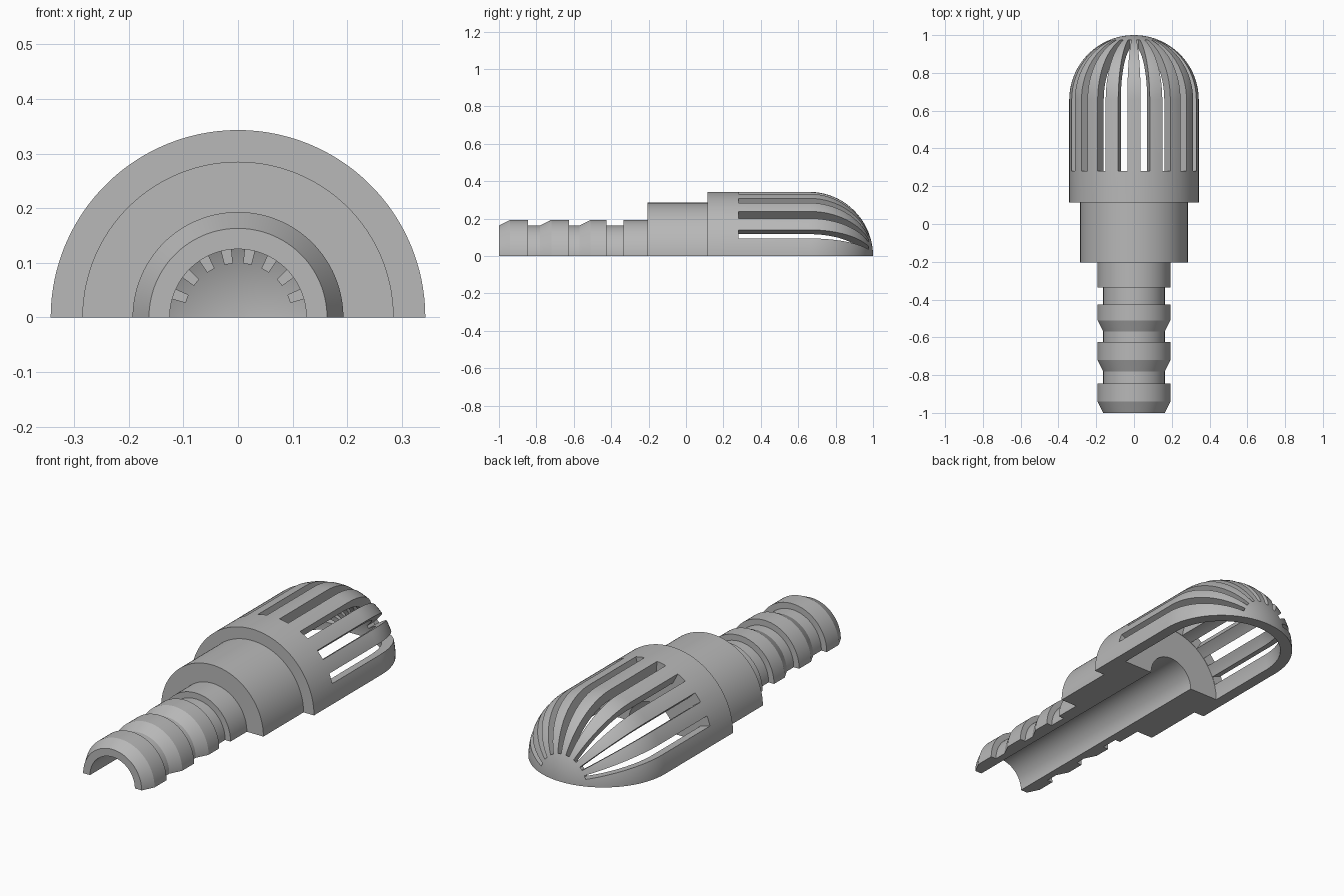
import bpy, bmesh
from math import sin, cos, pi, radians, sqrt

cube = bpy.data.objects.get("Cube")
if cube:
    bpy.data.objects.remove(cube, do_unlink=True)

# One plain grey plastic
grey = bpy.data.materials.new("grey_plastic")
grey.use_nodes = True
colour = (0.48, 0.48, 0.48, 1)
grey.diffuse_color = colour
grey.node_tree.nodes["Principled BSDF"].inputs["Base Color"].default_value = colour


def lathe(bm, profile, start, end, steps):
    """Sweep a closed (y, radius) profile around the y axis and cap both ends."""
    axis = {}
    rings = []
    for s in range(steps + 1):
        a = radians(start + (end - start) * s / steps)
        ring = []
        for i, (y, r) in enumerate(profile):
            if r < 1e-6:
                if i not in axis:
                    axis[i] = bm.verts.new((0, y, 0))
                ring.append(axis[i])
            else:
                z = r * sin(a)
                ring.append(bm.verts.new((r * cos(a), y, 0 if abs(z) < 1e-7 else z)))
        rings.append(ring)
    n = len(profile)
    for r0, r1 in zip(rings, rings[1:]):
        for i in range(n):
            j = (i + 1) % n
            corners = list(dict.fromkeys((r0[i], r0[j], r1[j], r1[i])))
            if len(corners) > 2:
                bm.faces.new(corners)
    bm.faces.new(rings[0])
    bm.faces.new(rings[-1])


def make_object(name, bm):
    bmesh.ops.recalc_face_normals(bm, faces=bm.faces)
    mesh = bpy.data.meshes.new(name)
    bm.to_mesh(mesh)
    bm.free()
    mesh.materials.append(grey)
    obj = bpy.data.objects.new(name, mesh)
    bpy.context.collection.objects.link(obj)
    return obj


def arc(radius, steps):
    """Quarter circle from the dome's shoulder to its tip."""
    pts = []
    for i in range(steps + 1):
        a = pi / 2 * i / steps
        pts.append((DOME_Y + radius * sin(a), radius * cos(a) if i < steps else 0))
    return pts


ROOT, CREST = 0.163, 0.193
OUTER, INNER, BORE = 0.343, 0.286, 0.125
DOME_Y = 1 - OUTER
SLOT_Y = 0.28

# Barbed hose end: each barb ramps up and drops off square
profile = [(-1, BORE)]
for foot, crest, back in ((-1, -0.94, -0.845), (-0.78, -0.72, -0.625), (-0.57, -0.51, -0.425)):
    profile += [(foot, ROOT), (crest, CREST), (back, CREST), (back, ROOT)]

# Collars, domed strainer shell, then back along the cavity to the bore
profile += [(-0.335, ROOT), (-0.335, CREST), (-0.205, CREST), (-0.205, 0.285),
            (0.115, 0.285), (0.115, OUTER)]
profile += arc(OUTER, 20)
profile += arc(INNER, 20)[::-1]
profile += [(SLOT_Y - 0.002, INNER), (SLOT_Y - 0.002, BORE)]

bm = bmesh.new()
lathe(bm, profile, 0, 180, 90)
body = make_object("strainer_body", bm)

# Evenly spaced radial slots through the shell
bm = bmesh.new()
wedge = [(SLOT_Y, 0.1), (0.975, 0.1), (0.975, 0.45), (SLOT_Y, 0.45)]
for k in range(1, 9):
    lathe(bm, wedge, 20 * k - 4.1, 20 * k + 4.1, 4)
cutter = make_object("slot_cutter", bm)
cutter.hide_render = True

cut = body.modifiers.new("slots", 'BOOLEAN')
cut.operation = 'DIFFERENCE'
cut.solver = 'EXACT'
cut.object = cutter
bpy.ops.object.select_all(action='DESELECT')
body.select_set(True)
bpy.context.view_layer.objects.active = body
bpy.ops.object.modifier_apply(modifier=cut.name)
bpy.data.objects.remove(cutter, do_unlink=True)

bpy.ops.object.shade_smooth_by_angle(angle=radians(25))
